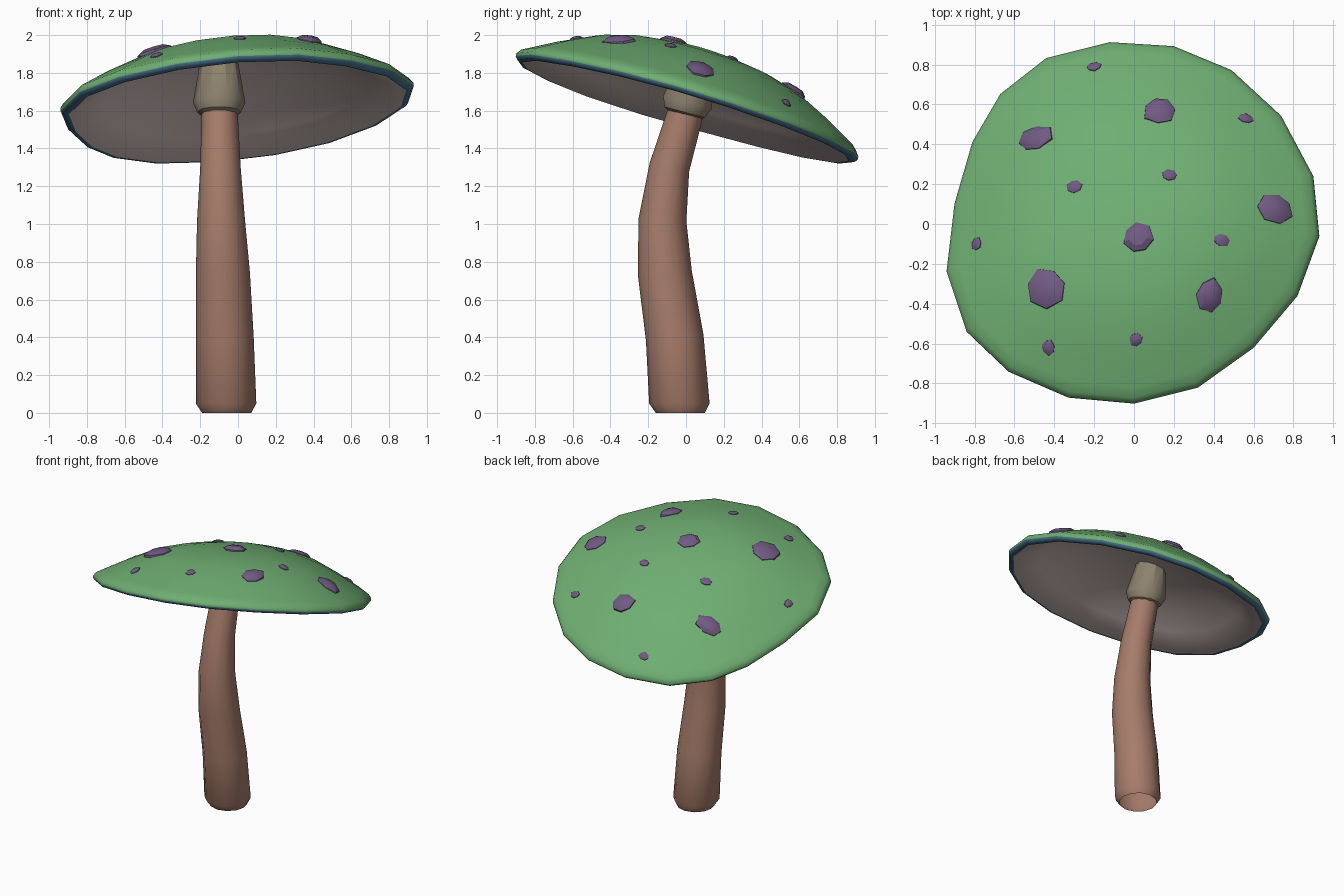
import bpy, bmesh, math, random
from mathutils import Vector
from mathutils.bvhtree import BVHTree

if "Cube" in bpy.data.objects:
    bpy.data.objects.remove(bpy.data.objects["Cube"])

random.seed(4)


def srgb(c):
    c /= 255
    return c / 12.92 if c < 0.04045 else ((c + 0.055) / 1.055) ** 2.4


def material(name, r, g, b):
    m = bpy.data.materials.new(name)
    m.diffuse_color = (srgb(r), srgb(g), srgb(b), 1)
    m.use_nodes = True
    m.node_tree.nodes["Principled BSDF"].inputs["Base Color"].default_value = m.diffuse_color
    return m


green = material("cap green", 111, 174, 114)
blue = material("rim blue", 74, 118, 146)
grey = material("underside grey", 218, 201, 197)
brown = material("stem brown", 166, 124, 106)
tan = material("collar tan", 142, 131, 111)
purple = material("spot purple", 114, 90, 132)


def loft(name, rings, mats, rule=lambda i: 0, start=None, end=None, angle=40):
    """Skin closed rings of points; optional tip points close the ends."""
    bm = bmesh.new()
    vr = [[bm.verts.new(p) for p in r] for r in rings]
    n = len(rings[0])
    for i in range(len(vr) - 1):
        for j in range(n):
            k = (j + 1) % n
            f = bm.faces.new((vr[i][j], vr[i][k], vr[i + 1][k], vr[i + 1][j]))
            f.material_index = rule(i)
    for tip, ring, idx in ((start, vr[0], 0), (end, vr[-1], len(vr) - 2)):
        if tip is not None:
            t = bm.verts.new(tip)
            for j in range(n):
                f = bm.faces.new((t, ring[j], ring[(j + 1) % n]))
                f.material_index = rule(idx)
    bmesh.ops.recalc_face_normals(bm, faces=bm.faces)
    me = bpy.data.meshes.new(name)
    bm.to_mesh(me)
    bm.free()
    ob = bpy.data.objects.new(name, me)
    bpy.context.collection.objects.link(ob)
    for m in mats:
        me.materials.append(m)
    bpy.ops.object.select_all(action='DESELECT')
    ob.select_set(True)
    bpy.context.view_layer.objects.active = ob
    bpy.ops.object.shade_smooth_by_angle(angle=math.radians(angle))
    return ob


def frame(axis):
    """Two directions square to the axis."""
    u = Vector((1, 0, 0))
    u = (u - axis * u.dot(axis)).normalized()
    return u, axis.cross(u)


def circle(c, axis, r, n):
    u, v = frame(axis)
    return [c + r * (u * math.cos(a) + v * math.sin(a))
            for a in (2 * math.pi * i / n for i in range(n))]


# Cap: slightly irregular 18-sided tilted rim, swept through a dome profile
tilt_x, tilt_y = 0.10, -0.297
centre = Vector((0, 0, 1.627))
normal = Vector((-tilt_x, -tilt_y, 1)).normalized()
outline = [(.93, -.06), (.9, .24), (.74, .54), (.49, .77), (.2, .89), (-.12, .91),
           (-.44, .83), (-.67, .65), (-.81, .41), (-.9, .1), (-.94, -.24), (-.84, -.54),
           (-.63, -.74), (-.33, -.87), (0, -.9), (.32, -.82), (.6, -.62), (.82, -.36)]
rim = [Vector((x, y, tilt_x * x + tilt_y * y)) for x, y in outline]
top = [(.21, .30), (.42, .27), (.6, .22), (.8, .13), (.93, .062), (.98, .036), (1.0, .01),
       (1.0, -.006)]
lip = [(.985, -.022), (.955, -.027)]
under = [(.78, .065), (.59, .14), (.42, .19), (.21, .22)]
rings = [[centre + f * p + h * normal for p in rim] for f, h in top + lip + under]
edge = len(top) - 1
cap = loft("cap", rings, [green, blue, grey],
           lambda i: 0 if i < edge else (1 if i < edge + len(lip) else 2),
           centre + .31 * normal, centre + .23 * normal, angle=70)

# Spots: faceted low lumps seated on the cap, (x, y, half width, half depth)
bm = bmesh.new()
bm.from_mesh(cap.data)
tree = BVHTree.FromBMesh(bm)
bm.free()
spots = [(-.5, .43, .1, .075), (.13, .57, .085, .085), (.71, .08, .095, .08),
         (.02, -.07, .08, .085), (-.44, -.32, .1, .1), (.38, -.36, .075, .09),
         (-.2, .79, .04, .03), (.56, .53, .042, .03), (.18, .245, .042, .032),
         (-.3, .19, .04, .034), (-.79, -.1, .03, .033), (.44, -.08, .045, .035),
         (-.43, -.62, .038, .04), (.01, -.58, .036, .04)]
for i, (x, y, a, b) in enumerate(spots):
    hit, n, _, _ = tree.ray_cast(Vector((x, y, 3)), Vector((0, 0, -1)))
    u, v = frame(n)
    turn = random.uniform(0, 6)
    jit = [random.uniform(.85, 1.12) for _ in range(7)]
    high = .026 if a > .06 else .014

    def ring(s, h):
        return [hit + n * h + s * q * (u * a * math.cos(t) + v * b * math.sin(t))
                for q, t in ((jit[k], turn + k * math.tau / 7) for k in range(7))]
    loft(f"spot_{i + 1}", [ring(1, -.012), ring(.97, .004), ring(.6, high * .85)], [purple],
         end=hit + n * high, angle=30)

# Stem: bent tapering tube, open at the foot
path = [(-.06, -.03, 0, .13), (-.063, -.035, .05, .16), (-.07, -.06, .4, .153),
        (-.08, -.112, .74, .143), (-.09, -.125, 1.02, .127),
        (-.093, -.088, 1.3, .107), (-.097, -.005, 1.58, .096), (-.1, .01, 1.64, .094)]
pts = [Vector(p[:3]) for p in path]
stem_rings = []
for i, p in enumerate(path):
    axis = (pts[min(i + 1, len(pts) - 1)] - pts[max(i - 1, 0)]).normalized()
    if i < 2:
        axis = Vector((0, 0, 1))
    stem_rings.append(circle(pts[i], axis, p[3], 12))
loft("stem", stem_rings, [brown], angle=50)

# Collar: flared sleeve joining the stem to the underside of the cap
axis = Vector((0, .27, 1)).normalized()
foot = Vector((-.1, -.01, 1.58))
loft("collar", [circle(foot + axis * h, axis, r, 10)
                for h, r in ((.0, .096), (.012, .116), (.065, .139), (.29, .1))],
     [tan], angle=35)
